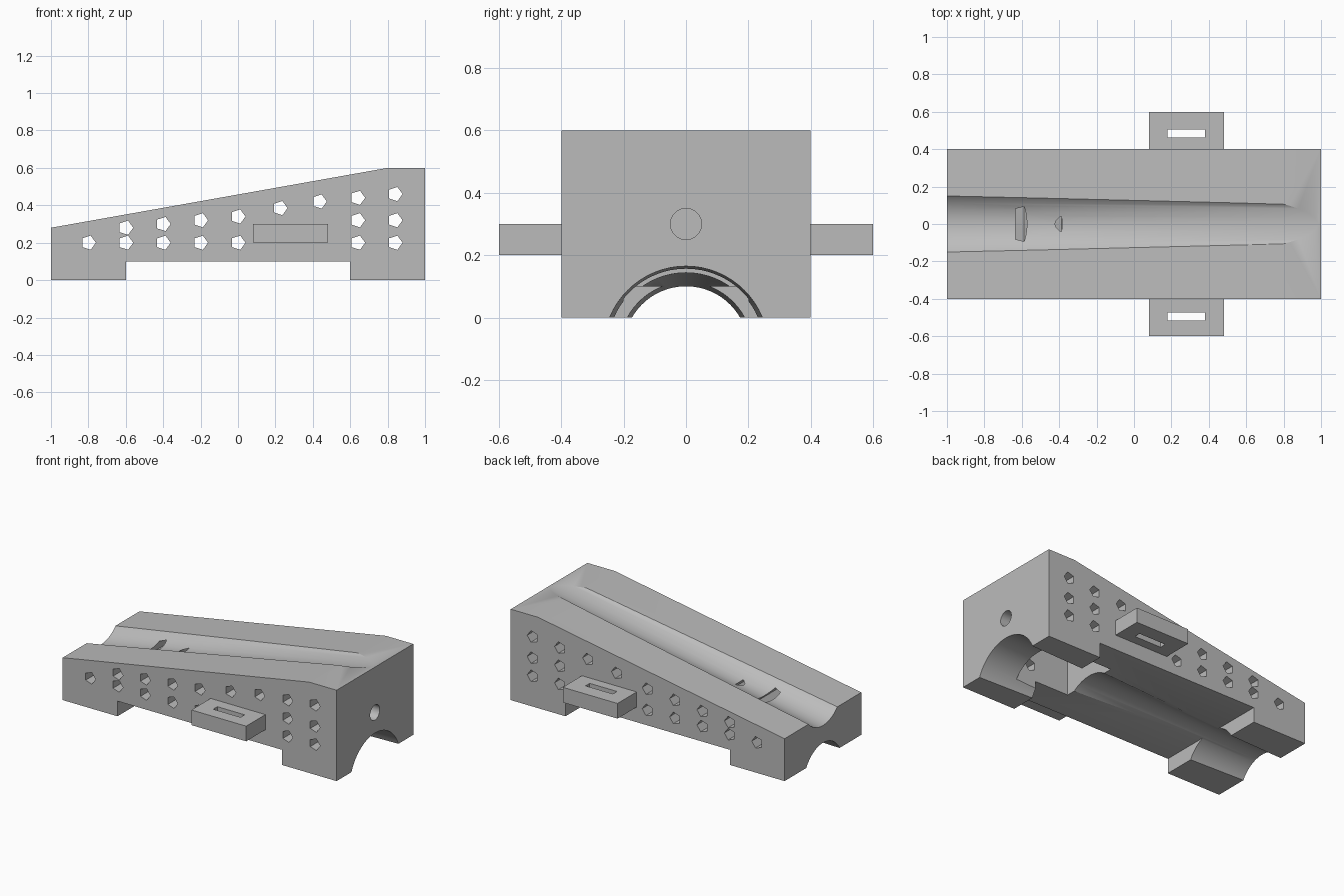
import bpy, bmesh, math
from mathutils import Vector

if "Cube" in bpy.data.objects:
    bpy.data.objects.remove(bpy.data.objects["Cube"], do_unlink=True)

# Single grey finish
grey = bpy.data.materials.new("plain_grey")
grey.use_nodes = True
COLOUR = (0.5, 0.5, 0.5, 1)
grey.diffuse_color = COLOUR
grey.node_tree.nodes["Principled BSDF"].inputs["Base Color"].default_value = COLOUR


def loft(bm, ring_a, ring_b):
    """Closed solid between two matching rings of points."""
    a = [bm.verts.new(p) for p in ring_a]
    b = [bm.verts.new(p) for p in ring_b]
    n = len(a)
    bm.faces.new(a)
    bm.faces.new(b[::-1])
    for i in range(n):
        j = (i + 1) % n
        bm.faces.new((a[i], b[i], b[j], a[j]))


def circle_x(x, z, r, n=48):
    return [(x, r * math.cos(math.tau * i / n), z + r * math.sin(math.tau * i / n))
            for i in range(n)]


def extrude_y(bm, profile, y0, y1):
    loft(bm, [(x, y0, z) for x, z in profile], [(x, y1, z) for x, z in profile])


def box(bm, x, y, z):
    extrude_y(bm, [(x[0], z[0]), (x[1], z[0]), (x[1], z[1]), (x[0], z[1])], *y)


def finish(bm, name):
    bmesh.ops.recalc_face_normals(bm, faces=bm.faces)
    mesh = bpy.data.meshes.new(name)
    bm.to_mesh(mesh)
    bm.free()
    mesh.materials.append(grey)
    obj = bpy.data.objects.new(name, mesh)
    bpy.context.collection.objects.link(obj)
    return obj


def cut(target, bm):
    """Subtract a solid from the target and discard the cutter."""
    cutter = finish(bm, "cutter")
    cutter.hide_render = True
    mod = target.modifiers.new("cut", 'BOOLEAN')
    mod.operation = 'DIFFERENCE'
    mod.solver = 'EXACT'
    mod.object = cutter
    bpy.context.view_layer.objects.active = target
    bpy.ops.object.modifier_apply(modifier=mod.name)
    bpy.data.objects.remove(cutter, do_unlink=True)


# Wedge body standing on two feet
bm = bmesh.new()
extrude_y(bm, [(-1, 0), (-0.6, 0), (-0.6, 0.1), (0.6, 0.1), (0.6, 0),
               (1, 0), (1, 0.6), (0.8, 0.6), (-1, 0.28)], -0.4, 0.4)
body = finish(bm, "wedge_body")

# Tapered groove along the sloping top, running out at the high end
def groove_ring(x):
    slope = 0.32 / 1.8
    half_width = 0.15 - 0.025 * (x + 1)
    lift = 0.139
    return circle_x(x, 0.28 + slope * (x + 1) + lift, math.hypot(half_width, lift), 64)

bm = bmesh.new()
loft(bm, groove_ring(-1.1), groove_ring(1.1))
cut(body, bm)

# Conical channel along the underside
bm = bmesh.new()
loft(bm, circle_x(-1.1, -0.1, 0.197, 64), circle_x(1.1, -0.1, 0.268, 64))
cut(body, bm)

# Inner pocket above the high foot, and the round hole leading to it
bm = bmesh.new()
box(bm, (0.35, 0.75), (-0.2, 0.2), (-0.05, 0.39))
cut(body, bm)
bm = bmesh.new()
loft(bm, circle_x(0.7, 0.3, 0.05, 32), circle_x(1.1, 0.3, 0.05, 32))
cut(body, bm)

# Rows of five-sided holes through the sides
holes = [(-0.8 + 0.2 * i, 0.2) for i in range(5)]
holes += [(-0.6 + 0.2 * i, 0.28 + 0.02 * i) for i in range(4)]
holes += [(0.225, 0.385), (0.435, 0.42)]
for column, top in ((0.64, 0.44), (0.84, 0.46)):
    holes += [(column, z) for z in (0.2, 0.32, top)]
bm = bmesh.new()
for hx, hz in holes:
    extrude_y(bm, [(hx + 0.04 * math.cos(math.tau * k / 5),
                    hz + 0.04 * math.sin(math.tau * k / 5)) for k in range(5)], -0.5, 0.5)
cut(body, bm)

# Slotted strap lugs on both sides
lugs = []
for name, ys, slot in (("back_lug", (0.4, 0.6), (0.462, 0.505)),
                       ("front_lug", (-0.6, -0.4), (-0.516, -0.473))):
    bm = bmesh.new()
    box(bm, (0.08, 0.48), ys, (0.2, 0.3))
    lug = finish(bm, name)
    bm = bmesh.new()
    box(bm, (0.18, 0.38), slot, (0.1, 0.4))
    cut(lug, bm)
    lugs.append(lug)

# Smooth curved walls, crisp edges
bpy.ops.object.select_all(action='DESELECT')
body.select_set(True)
bpy.context.view_layer.objects.active = body
bpy.ops.object.shade_smooth_by_angle(angle=math.radians(30))
